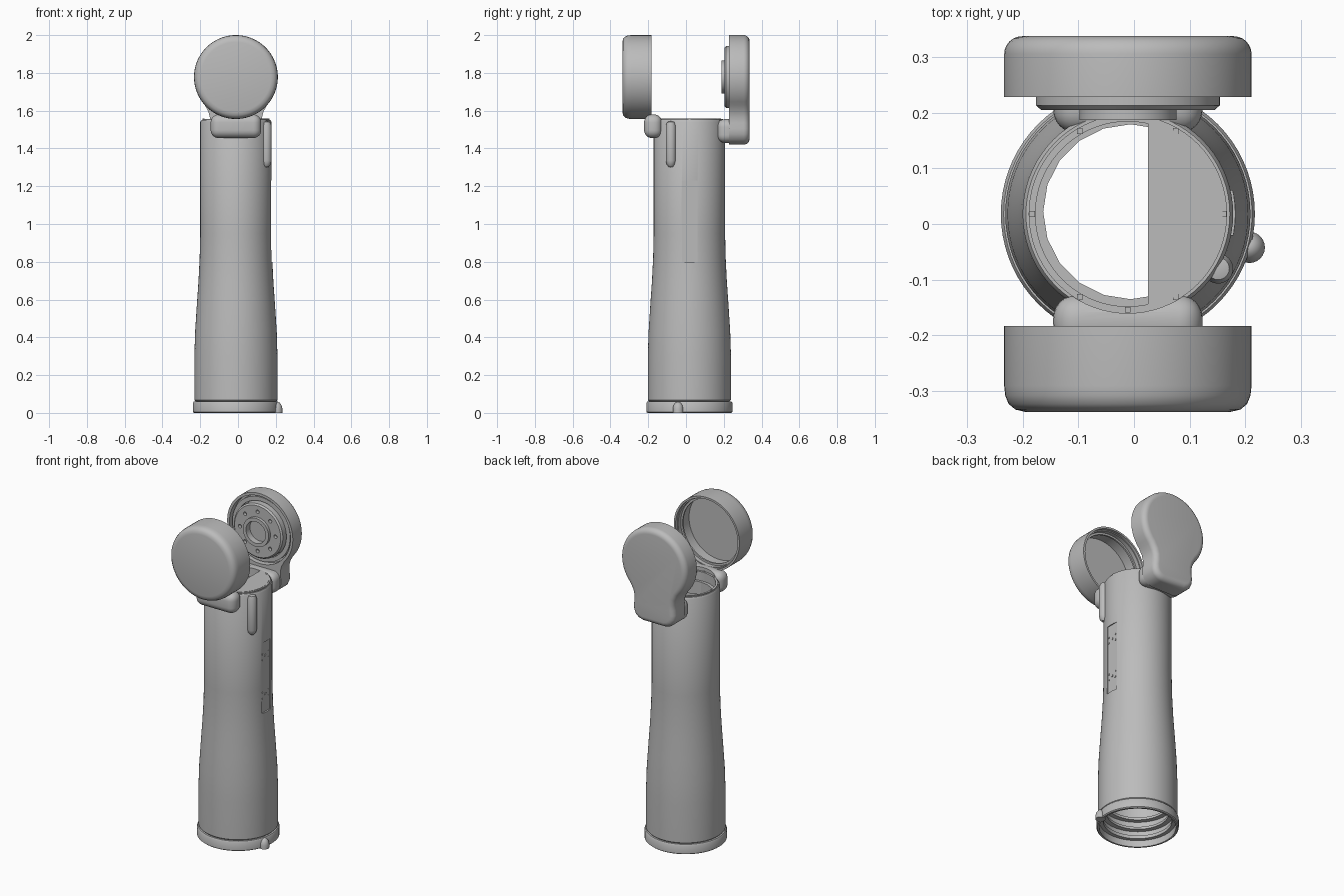
import bpy, bmesh, math
from mathutils import Vector

cube = bpy.data.objects.get("Cube")
if cube:
    bpy.data.objects.remove(cube, do_unlink=True)

CX, CY, HEAD_Z = -0.011, 0.018, 1.778   # tube axis and joint axis height

grey = bpy.data.materials.new("light_grey")
grey.use_nodes = True
grey.diffuse_color = (0.5, 0.5, 0.5, 1)
grey.node_tree.nodes["Principled BSDF"].inputs["Base Color"].default_value = (0.5, 0.5, 0.5, 1)


def finish(bm, name):
    bmesh.ops.remove_doubles(bm, verts=bm.verts, dist=1e-5)
    bmesh.ops.recalc_face_normals(bm, faces=bm.faces)
    mesh = bpy.data.meshes.new(name)
    bm.to_mesh(mesh)
    bm.free()
    mesh.materials.append(grey)
    ob = bpy.data.objects.new(name, mesh)
    bpy.context.collection.objects.link(ob)
    return ob


def activate(ob):
    bpy.ops.object.select_all(action='DESELECT')
    ob.select_set(True)
    bpy.context.view_layer.objects.active = ob


def smooth(ob):
    activate(ob)
    bpy.ops.object.shade_smooth_by_angle(angle=math.radians(35))
    return ob


def lathe(name, profile, center, axis='z', sides=72):
    """Revolve a closed (radius, height) outline around z or y."""
    bm = bmesh.new()
    rings = []
    for r, h in profile:
        ring = []
        for i in range(sides):
            a = math.tau * i / sides
            u, v = r * math.cos(a), r * math.sin(a)
            p = Vector((u, v, h) if axis == 'z' else (u, h, v))
            ring.append(bm.verts.new(p + Vector(center)))
        rings.append(ring)
    for k in range(len(rings)):
        m = (k + 1) % len(rings)
        if profile[k][0] == 0 and profile[m][0] == 0:
            continue
        for i in range(sides):
            j = (i + 1) % sides
            bm.faces.new((rings[k][i], rings[k][j], rings[m][j], rings[m][i]))
    return finish(bm, name)


def rod(name, r, lo, hi, center, axis='z', sides=32):
    return lathe(name, [(0, lo), (r, lo), (r, hi), (0, hi)], center, axis, sides)


def box(name, lo, hi, bevel=0.0):
    bm = bmesh.new()
    bmesh.ops.create_cube(bm, size=1)
    for v in bm.verts:
        v.co = Vector([(a + b) / 2 + c * (b - a) for a, b, c in zip(lo, hi, v.co)])
    if bevel:
        bmesh.ops.bevel(bm, geom=bm.edges[:], offset=bevel, segments=6,
                        profile=0.5, affect='EDGES')
    return finish(bm, name)


def cut(ob, cutter):
    mod = ob.modifiers.new("cut", 'BOOLEAN')
    mod.operation, mod.solver, mod.object = 'DIFFERENCE', 'EXACT', cutter
    activate(ob)
    bpy.ops.object.modifier_apply(modifier=mod.name)
    bpy.data.objects.remove(cutter, do_unlink=True)


# Hollow tube with flared lower half
tube = lathe("arm_tube", [
    (0.212, 0.06), (0.22, 0.068), (0.22, 0.3), (0.216, 0.43), (0.207, 0.57),
    (0.198, 0.70), (0.192, 0.82), (0.189, 0.95), (0.189, 1.54), (0.183, 1.55),
    (0.168, 1.55), (0.168, 0.9), (0.178, 0.7), (0.2, 0.3), (0.2, 0.06)], (CX, CY, 0))
# Shallow control panel on the side
cut(tube, box("panel_cutter", (0.172, -0.02, 0.8), (0.3, 0.06, 1.23)))
smooth(tube)
for z in (0.905, 1.14):
    rod("panel_button", 0.008, 0, 1, (0, 0, 0), sides=12).name = "panel_button"
    button = bpy.context.collection.objects[-1]
    button.scale = (1, 1, 0.006)
    button.rotation_euler = (0, math.pi / 2, 0)
    button.location = (0.17, 0.018, z)
    for sy in (-1, 1):
        for sz in (-1, 1):
            y, h = 0.018 + sy * 0.028, z + sz * 0.018
            box("panel_stud", (0.168, y - 0.004, h - 0.004), (0.175, y + 0.004, h + 0.004))

# Base collar, stepped inside, with locating nub
smooth(lathe("base_collar", [
    (0.222, 0), (0.228, 0.005), (0.228, 0.052), (0.223, 0.06), (0.19, 0.06),
    (0.19, 0.04), (0.212, 0.04), (0.212, 0)], (CX, CY, 0)))
smooth(lathe("locating_nub", [
    (0, 0), (0.028, 0), (0.028, 0.022), (0.024, 0.04), (0.014, 0.054), (0, 0.059)],
    (0.207, -0.042, 0), sides=24))

# Rings inside the tube
for z in (0.09, 0.15):
    smooth(lathe("inner_ring", [(0.172, z), (0.21, z), (0.21, z + 0.015), (0.172, z + 0.015)],
                 (CX, CY, 0)))
lathe("upper_inner_ring", [(0.157, 1.42), (0.175, 1.42), (0.175, 1.50), (0.157, 1.50)],
      (CX + 0.005, CY + 0.004, 0), sides=20)

# Top rim with small notch tabs and half cover
smooth(lathe("top_rim", [(0.166, 1.53), (0.178, 1.53), (0.178, 1.556), (0.166, 1.556)],
             (CX, CY, 0)))
for deg in (0, 60, 120, 180, 240, 270, 300):
    a = math.radians(deg)
    x, y = CX + 0.172 * math.cos(a), CY + 0.172 * math.sin(a)
    box("rim_tab", (x - 0.005, y - 0.005, 1.54), (x + 0.005, y + 0.005, 1.559))
cover = rod("half_cover", 0.17, 1.548, 1.558, (CX, CY, 0), sides=72)
cut(cover, box("cover_cutter", (-0.4, -0.4, 1.4), (0.025, 0.4, 1.7)))
smooth(cover)

# Raised rib below the rim
smooth(lathe("side_rib", [
    (0, 1.30), (0.012, 1.303), (0.022, 1.315), (0.027, 1.335), (0.027, 1.52),
    (0.02, 1.54), (0, 1.545)], (0.151, -0.08, 0), sides=24))

# Lugs joining the tube to the two joint housings
for side, name in ((-1, "front_lug"), (1, "back_lug")):
    ya, yb = sorted((CY + side * 0.145, CY + side * (0.25 if side > 0 else 0.24)))
    z0 = 1.455 if side < 0 else 1.43
    lug = box(name, (CX - 0.134, min(ya, yb), z0), (CX + 0.134, yb, z0 + 0.125), 0.042)
    cut(lug, rod("bore_cutter", 0.178, 1.2, 1.8, (CX, CY, 0), sides=72))
    smooth(lug)

# Front cap: hollow cup, open to the rear
smooth(lathe("front_cap", [
    (0, -0.337), (0.185, -0.337), (0.202, -0.333), (0.214, -0.323), (0.22, -0.308),
    (0.222, -0.29), (0.222, -0.183), (0.21, -0.183), (0.21, -0.2), (0.204, -0.2),
    (0.204, -0.305), (0, -0.305)], (CX, 0, HEAD_Z), 'y'))
smooth(lathe("cap_inner_lip", [
    (0.192, -0.235), (0.206, -0.235), (0.206, -0.225), (0.192, -0.225)],
    (CX, 0, HEAD_Z), 'y'))

# Back housing: keyhole outline, rounded rear edge
half = [(0.222 * math.cos(math.radians(d)), HEAD_Z + 0.222 * math.sin(math.radians(d)))
        for d in range(84, -43, -6)]
half += [(0.146, 1.595), (0.138, 1.565), (0.138, 1.535), (0.142, 1.505), (0.14, 1.475),
         (0.128, 1.448), (0.105, 1.429), (0.075, 1.42)]
outline = [(0, HEAD_Z + 0.222)] + half + [(-x, z) for x, z in reversed(half)]
bm = bmesh.new()
front = [bm.verts.new((CX + x, 0.228, z)) for x, z in outline]
face = bm.faces.new(front)
ext = bmesh.ops.extrude_face_region(bm, geom=[face])
rear = [v for v in ext["geom"] if isinstance(v, bmesh.types.BMVert)]
bmesh.ops.translate(bm, verts=rear, vec=(0, 0.109, 0))
bmesh.ops.recalc_face_normals(bm, faces=bm.faces)
rear_edges = [e for e in bm.edges if all(v.co.y > 0.3 for v in e.verts)]
bmesh.ops.bevel(bm, geom=rear_edges, offset=0.032, segments=6, profile=0.5,
                affect='EDGES', clamp_overlap=False)
housing = finish(bm, "back_housing")
cut(housing, rod("recess_cutter", 0.206, 0.2, 0.265, (CX, 0, HEAD_Z), 'y', 72))
smooth(housing)

# Drive flange with bolt holes and hollow hub
smooth(lathe("housing_step", [(0.17, 0.24), (0.195, 0.24), (0.195, 0.27), (0.17, 0.27)],
             (CX, 0, HEAD_Z), 'y'))
flange = lathe("drive_flange", [
    (0, 0.225), (0.066, 0.225), (0.066, 0.187), (0.087, 0.187), (0.087, 0.205),
    (0.156, 0.205), (0.165, 0.213), (0.165, 0.27), (0, 0.27)], (CX, 0, HEAD_Z), 'y')
for i in range(8):
    a = math.tau * i / 8
    cut(flange, rod("bolt_cutter", 0.011, 0.19, 0.225,
                    (CX + 0.12 * math.cos(a), 0, HEAD_Z + 0.12 * math.sin(a)), 'y', 12))
smooth(flange)
